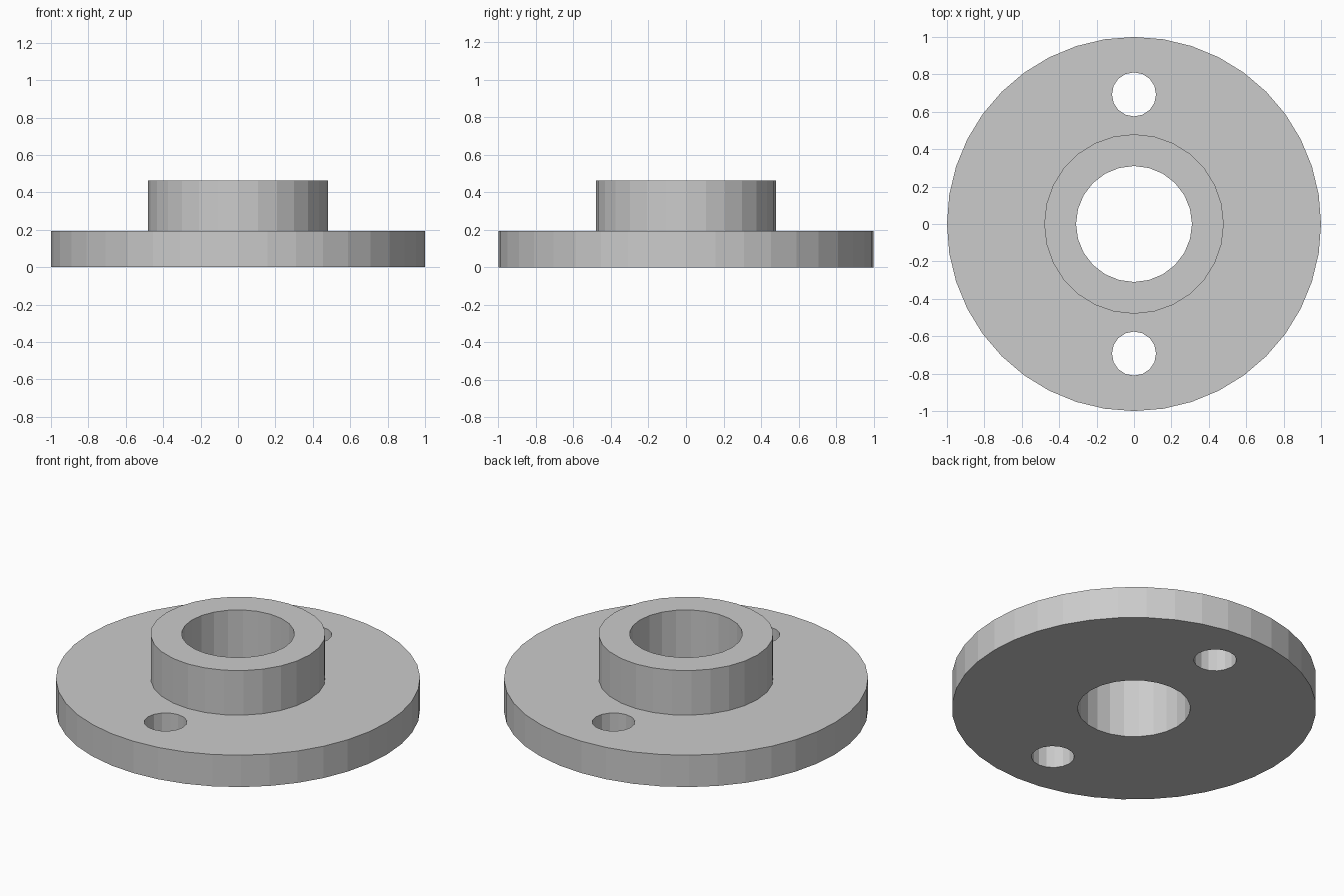
import bpy

if "Cube" in bpy.data.objects:
    bpy.data.objects.remove(bpy.data.objects["Cube"], do_unlink=True)

FLANGE_TOP = 0.193
HUB_TOP = 0.463

grey = bpy.data.materials.new("light_grey")
grey.use_nodes = True
grey.diffuse_color = (0.6, 0.6, 0.6, 1)
grey.node_tree.nodes["Principled BSDF"].inputs["Base Color"].default_value = (0.6, 0.6, 0.6, 1)


def cylinder(name, radius, bottom, top, sides, y=0.0):
    bpy.ops.mesh.primitive_cylinder_add(
        vertices=sides, radius=radius, depth=top - bottom,
        location=(0, y, (bottom + top) / 2))
    part = bpy.context.object
    part.name = name
    part.data.materials.append(grey)
    return part


def combine(body, tool, operation):
    """Apply a boolean to the body and discard the tool."""
    tool.hide_render = True
    mod = body.modifiers.new(tool.name, 'BOOLEAN')
    mod.operation = operation
    mod.solver = 'EXACT'
    mod.object = tool
    bpy.context.view_layer.objects.active = body
    bpy.ops.object.modifier_apply(modifier=mod.name)
    bpy.data.objects.remove(tool, do_unlink=True)


# Round base plate with a raised collar
flange = cylinder("flange_with_hub", 1.0, 0, FLANGE_TOP, 40)
combine(flange, cylinder("hub", 0.48, FLANGE_TOP / 2, HUB_TOP, 28), 'UNION')

# Central bore through plate and collar
combine(flange, cylinder("bore", 0.31, -0.1, HUB_TOP + 0.1, 24), 'DIFFERENCE')

# Bolt holes at front and back
for side in (-1, 1):
    hole = cylinder("bolt_hole", 0.118, -0.1, FLANGE_TOP + 0.1, 16, side * 0.693)
    combine(flange, hole, 'DIFFERENCE')

# Flat facets and a single colour throughout
for face in flange.data.polygons:
    face.use_smooth = False
    face.material_index = 0
